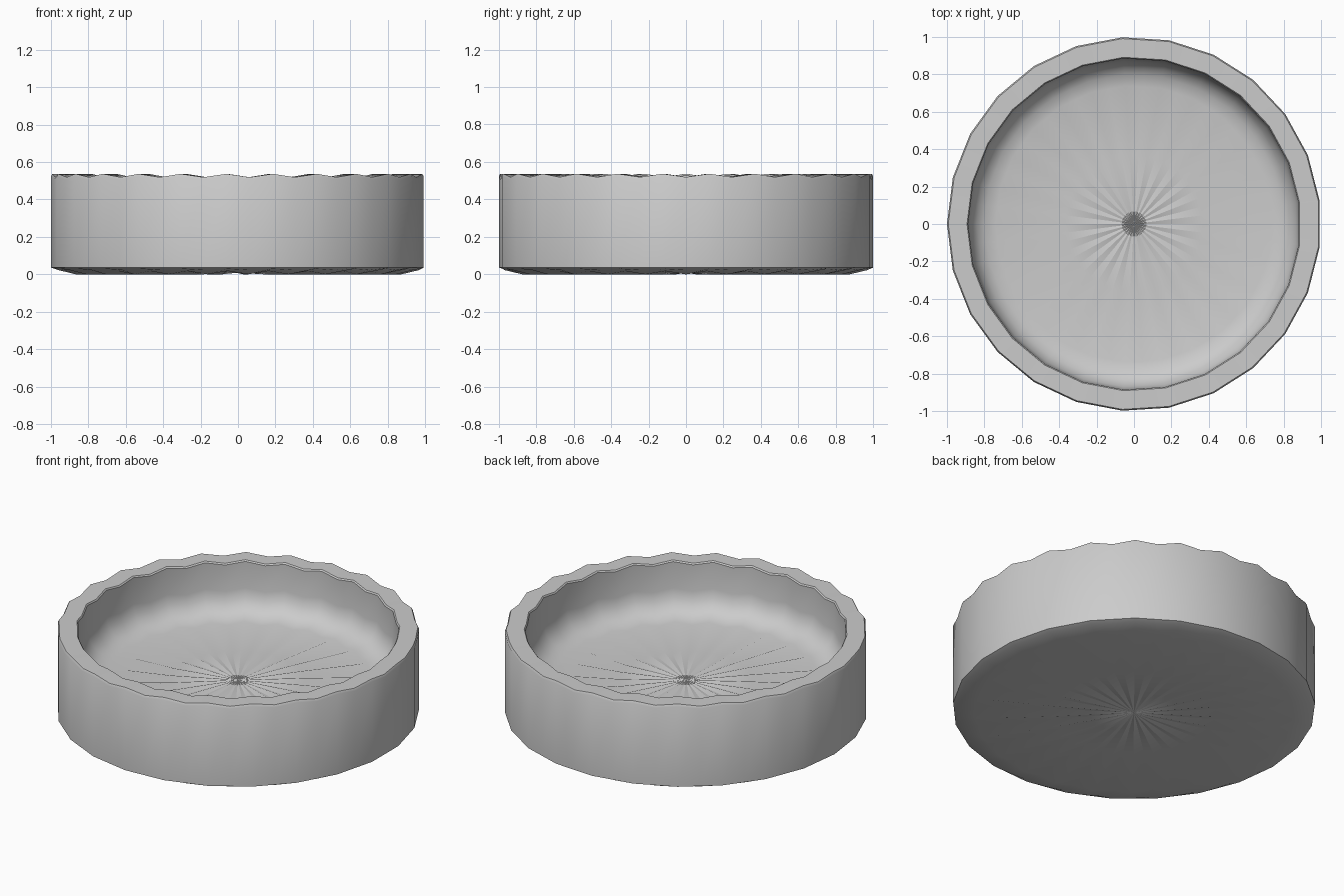
import bpy, bmesh, math

if "Cube" in bpy.data.objects:
    bpy.data.objects.remove(bpy.data.objects["Cube"])

WAVES = 25
SEGS = WAVES * 2
AMP = 0.009

# Dish profile: radius, height, ripple amount
profile = [
    (0.45, 0.009, 1), (0.88, 0.009, 1), (0.975, 0.026, 0.4), (1.0, 0.036, 0),
    (1.0, 0.515, 1), (0.993, 0.528, 1), (0.893, 0.528, 1), (0.887, 0.52, 1),
    (0.885, 0.36, 1), (0.872, 0.305, 1), (0.84, 0.262, 1),
    (0.80, 0.236, 1), (0.74, 0.222, 1), (0.37, 0.22, 1),
]

bm = bmesh.new()
rings = []
for r, z, k in profile:
    ring = []
    for i in range(SEGS):
        a = 2 * math.pi * i / SEGS
        peak = i % 2 == 1                       # valley sits on +x
        rr = r if peak else r * math.cos(math.pi / WAVES)
        zz = z + AMP * k * (1 if peak else -1)
        ring.append(bm.verts.new((rr * math.cos(a), rr * math.sin(a), zz)))
    rings.append(ring)

# Walls, rim and pleated floor surfaces
for lo, hi in zip(rings, rings[1:]):
    for i in range(SEGS):
        j = (i + 1) % SEGS
        bm.faces.new((lo[i], lo[j], hi[j], hi[i]))

# Pleated centre fans, underside and inside
for ring, z in ((rings[0], 0.009), (rings[-1], 0.22)):
    c = bm.verts.new((0, 0, z))
    for i in range(SEGS):
        bm.faces.new((c, ring[i], ring[(i + 1) % SEGS]))

bmesh.ops.recalc_face_normals(bm, faces=bm.faces)
mesh = bpy.data.meshes.new("rippled_dish")
bm.to_mesh(mesh)
bm.free()
dish = bpy.data.objects.new("rippled_dish", mesh)
bpy.context.collection.objects.link(dish)
bpy.context.view_layer.objects.active = dish
dish.select_set(True)
bpy.ops.object.shade_smooth_by_angle(angle=math.radians(30))
